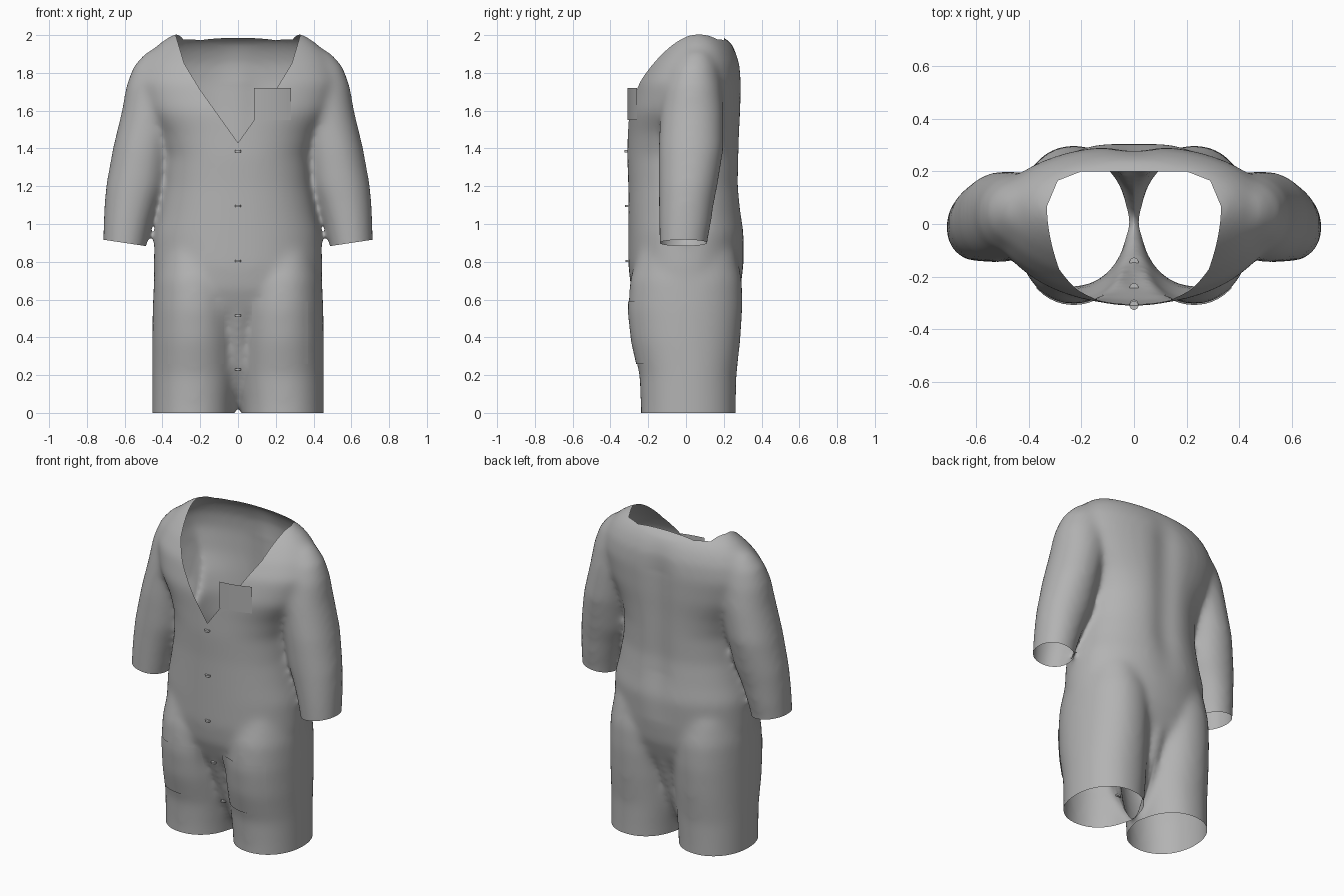
import bpy, bmesh, math
from mathutils import Vector
from mathutils.bvhtree import BVHTree

cube = bpy.data.objects.get("Cube")
if cube:
    bpy.data.objects.remove(cube, do_unlink=True)


def material(name, colour):
    m = bpy.data.materials.new(name)
    m.use_nodes = True
    m.diffuse_color = colour
    m.node_tree.nodes["Principled BSDF"].inputs["Base Color"].default_value = colour
    return m


def add_object(name, bm, mat):
    mesh = bpy.data.meshes.new(name)
    bm.to_mesh(mesh)
    bm.free()
    for p in mesh.polygons:
        p.use_smooth = True
    mesh.materials.append(mat)
    ob = bpy.data.objects.new(name, mesh)
    bpy.context.collection.objects.link(ob)
    return ob


def loft(bm, sections, power, n=40):
    """Closed tube from sections of (z, left, right, front, back)."""
    rings = []
    for z, x0, x1, y0, y1 in sections:
        ring = []
        for i in range(n):
            a = 2 * math.pi * i / n
            c, s = math.cos(a), math.sin(a)
            x = (x0 + x1) / 2 + (x1 - x0) / 2 * math.copysign(abs(c) ** (2 / power), c)
            y = (y0 + y1) / 2 + (y1 - y0) / 2 * math.copysign(abs(s) ** (2 / power), s)
            ring.append(bm.verts.new((x, y, z)))
        rings.append(ring)
    for a, b in zip(rings, rings[1:]):
        for i in range(n):
            j = (i + 1) % n
            bm.faces.new((a[i], a[j], b[j], b[i]))
    bm.faces.new(rings[0][::-1])
    bm.faces.new(rings[-1])


def cut_away(bm, region, planes):
    """Remove the faces of a region that lie in front of every plane."""
    for co, no in planes:
        faces = [f for f in bm.faces if region(f.calc_center_median())]
        geom = set(faces)
        for f in faces:
            geom.update(f.edges)
            geom.update(f.verts)
        bmesh.ops.bisect_plane(bm, geom=list(geom), dist=1e-5, plane_co=co, plane_no=no)
    doomed = []
    for f in bm.faces:
        c = f.calc_center_median()
        if region(c) and all((c - Vector(co)).dot(Vector(no)) > 0 for co, no in planes):
            doomed.append(f)
    bmesh.ops.delete(bm, geom=doomed, context='FACES')


cloth = material("grey cloth", (0.45, 0.45, 0.45, 1))
button_mat = material("button grey", (0.5, 0.5, 0.5, 1))

# Rough volumes: torso, crotch web, one leg, one sleeve
torso = [(z, -w, w, f, b) for z, w, f, b in (
    (.3, .25, -.1, .12), (.42, .35, -.18, .19), (.55, .42, -.255, .255),
    (.66, .443, -.292, .29), (.78, .448, -.306, .304), (.95, .442, -.306, .315),
    (1.05, .418, -.306, .302), (1.2, .39, -.306, .288), (1.36, .38, -.312, .292),
    (1.48, .42, -.309, .294), (1.6, .5, -.306, .298), (1.75, .54, -.268, .3),
    (1.85, .505, -.212, .29), (1.92, .455, -.155, .263), (1.97, .4, -.105, .23),
    (2.008, .34, -.04, .16), (2.02, .2, 0, .11))]
web = [(.02, -.05, .05, -.02, .03), (.12, -.08, .08, -.09, .1),
       (.23, -.09, .09, -.15, .16), (.5, -.1, .1, -.245, .245), (.65, -.1, .1, -.275, .275)]
leg = [(-.08, .028, .455, -.24, .265), (.05, .022, .455, -.24, .265),
       (.2, .008, .455, -.247, .268), (.38, .006, .455, -.288, .288),
       (.55, .006, .452, -.306, .3), (.7, .01, .446, -.298, .298),
       (.85, .05, .42, -.255, .265), (1.0, .12, .34, -.17, .18)]
sleeve = [(.82, .498, .715, -.14, .107), (.92, .476, .715, -.142, .117),
          (1.0, .457, .713, -.144, .133), (1.1, .425, .708, -.145, .147),
          (1.2, .385, .7, -.147, .167), (1.4, .35, .663, -.147, .2),
          (1.6, .30, .615, -.136, .2), (1.73, .26, .593, -.12, .19),
          (1.83, .22, .557, -.09, .175), (1.9, .2, .5, -.045, .15),
          (1.94, .2, .43, 0, .12)]
bm = bmesh.new()
loft(bm, torso, 2.15)
loft(bm, web, 2)
loft(bm, leg, 2.1)
loft(bm, sleeve, 2.05)
bmesh.ops.recalc_face_normals(bm, faces=bm.faces)
rough = add_object("rough_volume", bm, cloth)

# Fuse the volumes into one skin and soften the joins
fuse = rough.modifiers.new("fuse", 'REMESH')
fuse.mode = 'VOXEL'
fuse.voxel_size = .015
soften = rough.modifiers.new("soften", 'SMOOTH')
soften.factor = .5
soften.iterations = 32
graph = bpy.context.evaluated_depsgraph_get()
skin = bpy.data.meshes.new_from_object(rough.evaluated_get(graph))
bpy.data.objects.remove(rough, do_unlink=True)

bm = bmesh.new()
bm.from_mesh(skin)
bpy.data.meshes.remove(skin)

# Spine hollow down the back, fading out at the seat and the collar
for v in bm.verts:
    if v.co.y > .1 and .8 < v.co.z < 1.95:
        fade = min(1, (v.co.z - .8) / .3, (v.co.y - .1) / .1, (1.95 - v.co.z) / .2)
        v.co.y -= .022 * fade * math.exp(-(v.co.x / .09) ** 2)


def keep_half(co, no):
    bmesh.ops.bisect_plane(bm, geom=bm.verts[:] + bm.edges[:] + bm.faces[:], dist=1e-5,
                           plane_co=co, plane_no=no, clear_inner=True)


# Open the centre line for mirroring, then the leg hem and sleeve hem
keep_half((0, 0, 0), (1, 0, 0))
surface = BVHTree.FromBMesh(bm)
keep_half((0, 0, 0), (0, 0, 1))
cut_away(bm, lambda c: c.x > .46 and c.z < 1.0, [((.6, 0, .9), (.15, 0, -1))])

# V neck running up over the shoulders to the rounded back collar
edge = [(0, 1.43), (.2, 1.71), (.285, 1.85), (.33, 2.0)]
neck = [((x0, 0, z0), (z0 - z1, 0, x1 - x0)) for (x0, z0), (x1, z1) in zip(edge, edge[1:])]
collar = [(0, .2), (.2, .2), (.29, .165), (.33, .07)]
neck += [((x0, y0, 0), (y1 - y0, x0 - x1, 0)) for (x0, y0), (x1, y1) in zip(collar, collar[1:])]
cut_away(bm, lambda c: c.z > 1.35 and c.y < .26 and c.x < .4, neck)
body = add_object("romper_body", bm, cloth)
mirror = body.modifiers.new("mirror", 'MIRROR')
mirror.use_clip = True
mirror.merge_threshold = .0005


def front_y(x, z, missed):
    hit = surface.ray_cast(Vector((x, -1, z)), Vector((0, 1, 0)))[0]
    return hit.y if hit else missed


# Thin pockets draped on the front; a stiff one hangs straight from its lower edge
def pocket(name, x0, x1, z0, z1, side=1, stiff=False, n=12):
    bm = bmesh.new()
    grid = []
    for i in range(n + 1):
        row = []
        for j in range(n + 1):
            x, z = x0 + (x1 - x0) * i / n, z0 + (z1 - z0) * j / n
            y = front_y(x, z0 if stiff else z, -.28) - .006
            row.append(bm.verts.new((side * x, y, z)))
        grid.append(row)
    for i in range(n):
        for j in range(n):
            quad = (grid[i][j], grid[i + 1][j], grid[i + 1][j + 1], grid[i][j + 1])
            bm.faces.new(quad[::side])
    add_object(name, bm, cloth)


pocket("chest_pocket", .085, .28, 1.55, 1.72, stiff=True)
pocket("left_hip_pocket", .075, .37, .26, .59)
pocket("right_hip_pocket", .075, .37, .26, .59, -1)

# Row of small buttons down the centre
for k, z in enumerate((1.385, 1.095, .805, .515, .23)):
    y = front_y(.004, z, -.145)
    bm = bmesh.new()
    bmesh.ops.create_cone(bm, cap_ends=True, segments=16, radius1=.017, radius2=.017, depth=.011)
    bmesh.ops.translate(bm, vec=(0, y, z), verts=bm.verts)
    ob = add_object("button_%d" % (k + 1), bm, button_mat)
    for p in ob.data.polygons:
        p.use_smooth = len(p.vertices) == 4
